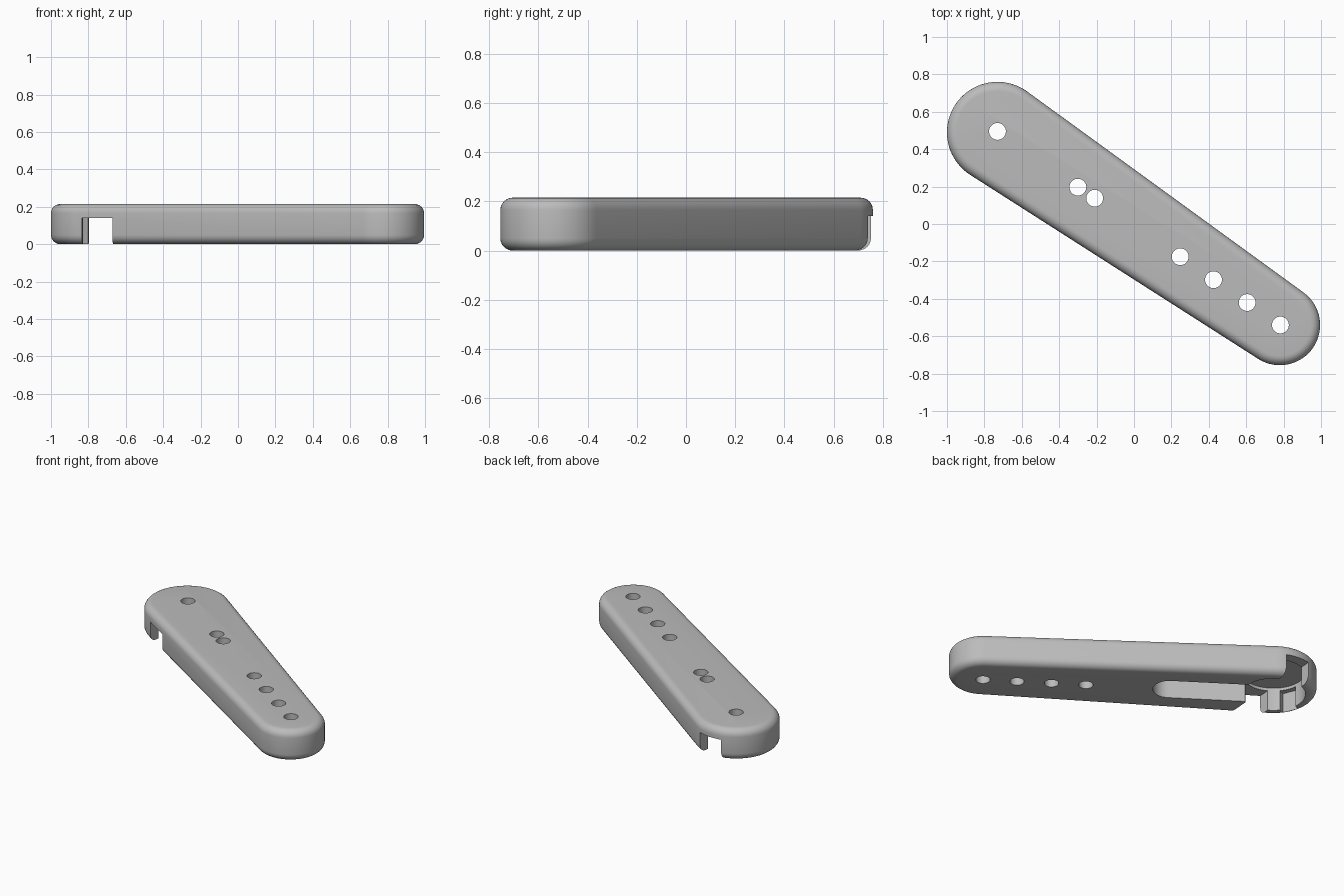
import bpy, bmesh
from math import atan2, acos, cos, sin, pi, radians, hypot
from mathutils import Matrix, Vector

cube = bpy.data.objects.get("Cube")
if cube:
    bpy.data.objects.remove(cube, do_unlink=True)

HUB, TIP = Vector((-0.73, 0.49)), Vector((0.78, -0.54))
HUB_R, TIP_R = 0.27, 0.215
HEIGHT, FILLET, SLOT_TOP = 0.215, 0.05, 0.14
AXIS = TIP - HUB
ANGLE = atan2(AXIS.y, AXIS.x)

grey = bpy.data.materials.new("plain grey")
grey.use_nodes = True
colour = (0.5, 0.5, 0.5, 1)
grey.diffuse_color = colour
grey.node_tree.nodes["Principled BSDF"].inputs["Base Color"].default_value = colour


def make(name, bm):
    bmesh.ops.recalc_face_normals(bm, faces=bm.faces)
    mesh = bpy.data.meshes.new(name)
    bm.to_mesh(mesh)
    bm.free()
    mesh.materials.append(grey)
    ob = bpy.data.objects.new(name, mesh)
    bpy.context.collection.objects.link(ob)
    return ob


def loft(name, rings):
    """Skin closed rings of points and cap both ends."""
    bm = bmesh.new()
    loops = [[bm.verts.new(p) for p in ring] for ring in rings]
    n = len(loops[0])
    for low, high in zip(loops, loops[1:]):
        for i in range(n):
            j = (i + 1) % n
            bm.faces.new((low[i], low[j], high[j], high[i]))
    bm.faces.new(loops[0][::-1])
    bm.faces.new(loops[-1])
    return make(name, bm)


def arc(centre, r, start, end, steps):
    return [(centre.x + r * cos(start + (end - start) * i / steps),
             centre.y + r * sin(start + (end - start) * i / steps)) for i in range(steps + 1)]


def outline(inset, z):
    """Tapered arm: two arcs joined by tangents."""
    a = acos((HUB_R - TIP_R) / AXIS.length)
    pts = arc(TIP, TIP_R - inset, ANGLE - a, ANGLE + a, 32)
    pts += arc(HUB, HUB_R - inset, ANGLE + a, ANGLE + 2 * pi - a, 40)
    return [(x, y, z) for x, y in pts]


def cut(target, cutter):
    mod = target.modifiers.new("cut", "BOOLEAN")
    mod.operation, mod.solver, mod.object = "DIFFERENCE", "EXACT", cutter
    bpy.context.view_layer.objects.active = target
    bpy.ops.object.modifier_apply(modifier=mod.name)
    bpy.data.objects.remove(cutter, do_unlink=True)


def prism(pts, top):
    return loft("cutter", [[(x, y, z) for x, y in pts] for z in (-0.1, top)])


def slot(angle, length, half, top, rounded=False):
    """Straight channel running outward from the hub centre."""
    if rounded:
        end = arc(Vector((length - half, 0)), half, -pi / 2, pi / 2, 20)
    else:
        end = [(length, -half), (length, half)]
    turn = Matrix.Rotation(angle, 2)
    pts = [HUB + turn @ Vector(p) for p in [(0, half), (0, -half)] + end]
    return prism([tuple(p) for p in pts], top)


# Arm body with rounded top and bottom rims
steps = 6
quarter = [(FILLET * (1 - sin(i * pi / 2 / steps)), FILLET * (1 - cos(i * pi / 2 / steps)))
           for i in range(steps + 1)]
rings = [outline(inset, z) for inset, z in quarter]
rings += [outline(inset, HEIGHT - z) for inset, z in reversed(quarter)]
arm = loft("lever_arm", rings)

# Long channel underneath, then side channels that break through the rim
cut(arm, slot(ANGLE, 0.76, 0.105, SLOT_TOP, True))
cut(arm, slot(ANGLE + radians(120), 0.45, 0.085, SLOT_TOP))
cut(arm, slot(ANGLE + radians(300), 0.45, 0.085, SLOT_TOP))

# Short blind notch and the deeper round hub pocket
cut(arm, slot(ANGLE + radians(237), 0.235, 0.055, SLOT_TOP))
cut(arm, prism(arc(HUB, 0.2, 0, 2 * pi, 48)[:-1], SLOT_TOP + 0.02))

# Through holes
for x, y in [(-0.73, 0.495), (-0.3, 0.197), (-0.21, 0.138), (0.247, -0.175),
             (0.425, -0.298), (0.605, -0.42), (0.783, -0.54)]:
    cut(arm, prism(arc(Vector((x, y)), 0.045, 0, 2 * pi, 32)[:-1], HEIGHT + 0.1))

bpy.ops.object.select_all(action="DESELECT")
arm.select_set(True)
bpy.context.view_layer.objects.active = arm
bpy.ops.object.shade_smooth_by_angle(angle=radians(30))
